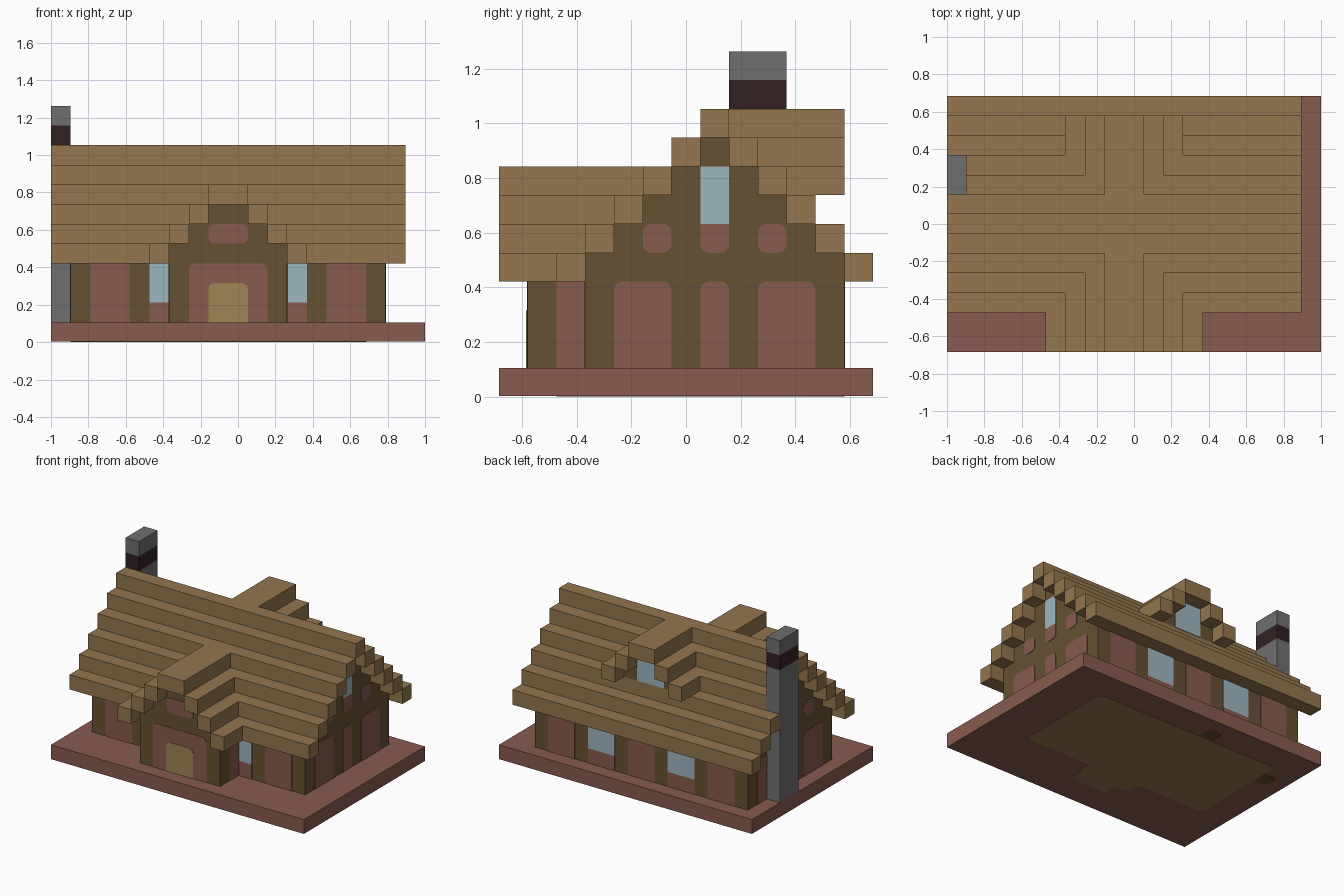
import bpy
import bmesh
import math
from mathutils import Vector

cube = bpy.data.objects.get("Cube")
if cube:
    bpy.data.objects.remove(cube, do_unlink=True)

U = 2 / 19                # one building block
THICK = 0.003             # thickness of painted panels


def point(i, j, k):
    """Block coordinates to model space."""
    return Vector(((i - 9.5) * U, (j - 6.5) * U, k * U))


def material(name, rgb):
    lin = [((c / 255 + 0.055) / 1.055) ** 2.4 for c in rgb] + [1.0]
    mat = bpy.data.materials.new(name)
    mat.use_nodes = True
    mat.diffuse_color = lin
    bsdf = next(n for n in mat.node_tree.nodes if n.type == 'BSDF_PRINCIPLED')
    bsdf.inputs["Base Color"].default_value = lin
    return mat


TAN = material("roof tan", (147, 118, 78))
BROWN = material("timber brown", (102, 81, 51))
CLAY = material("clay red", (136, 91, 79))
GLASS = material("pale glass", (157, 182, 191))
STONE = material("stone grey", (111, 111, 111))
SOOT = material("soot black", (49, 33, 34))
DOOR = material("door wood", (161, 132, 85))


def finish(name, bm, mat):
    bmesh.ops.recalc_face_normals(bm, faces=bm.faces)
    mesh = bpy.data.meshes.new(name)
    bm.to_mesh(mesh)
    bm.free()
    mesh.materials.append(mat)
    obj = bpy.data.objects.new(name, mesh)
    bpy.context.collection.objects.link(obj)
    return obj


def boxes(name, mat, spans):
    """One object from boxes given as x, y and z ranges in blocks."""
    bm = bmesh.new()
    for (x0, x1), (y0, y1), (z0, z1) in spans:
        lo, hi = point(x0, y0, z0), point(x1, y1, z1)
        new = bmesh.ops.create_cube(bm, size=1)["verts"]
        bmesh.ops.scale(bm, vec=hi - lo, verts=new)
        bmesh.ops.translate(bm, vec=(lo + hi) / 2, verts=new)
    return finish(name, bm, mat)


def outline(a0, a1, b0, b1, low, high):
    """Rectangle with rounded lower and upper corners of the given radii."""
    pts = []
    corners = ((a1, b1, -1, -1, high), (a0, b1, 1, -1, high),
               (a0, b0, 1, 1, low), (a1, b0, -1, 1, low))
    for n, (a, b, da, db, r) in enumerate(corners):
        steps = 4 if r else 0
        for s in range(steps + 1):
            ang = math.pi / 2 * (n + s / max(steps, 1))
            pts.append((a + r * (da + math.cos(ang)), b + r * (db + math.sin(ang))))
    return pts


def panel(name, mat, side, wall, a, b, low=0, high=0, layer=1):
    """Thin plate on a wall; a runs along the wall, b upward."""
    frames = {
        "front": (lambda p, q: point(p, wall, q), Vector((0, -1, 0))),
        "back": (lambda p, q: point(p, wall, q), Vector((0, 1, 0))),
        "left": (lambda p, q: point(wall, p, q), Vector((1, 0, 0))),
        "right": (lambda p, q: point(wall, p, q), Vector((-1, 0, 0))),
        "floor": (lambda p, q: point(p, q, wall), Vector((0, 0, 1))),
    }
    place, normal = frames[side]
    bm = bmesh.new()
    face = bm.faces.new([bm.verts.new(place(*p)) for p in outline(*a, *b, low, high)])
    ext = bmesh.ops.extrude_face_region(bm, geom=[face])["geom"]
    moved = [g for g in ext if isinstance(g, bmesh.types.BMVert)]
    bmesh.ops.translate(bm, vec=normal * THICK * layer, verts=moved)
    return finish(name, bm, mat)


# Base slab with the floor showing underneath
boxes("base_slab", CLAY, [((0, 19), (0, 13), (THICK / U, 1))])
panel("floor_main", TAN, "floor", 0, (2, 16), (4, 11), 0.4, 0.4)
panel("floor_entry", TAN, "floor", 0, (7, 11), (3, 4.1), 0.3)
panel("floor_threshold", TAN, "floor", 0, (8, 10.8), (2, 3.1), 0.3)
panel("floor_post_back", BROWN, "floor", 0, (7, 8), (11, 12), 0.3, 0.3)
panel("floor_post_side", BROWN, "floor", 0, (1, 2), (9, 10), 0.3, 0.3)

# Main body with stepped gables
boxes("main_walls", BROWN, [((1, 17), (3, 12), (1, 4))] +
      [((1, 17), (3 + k, 12 - k), (4 + k, 5 + k)) for k in range(5)])

# Main roof: stepped courses, cut short where the chimney passes
courses = []
for k in range(5):
    z = (4 + k, 5 + k)
    courses.append(((0, 18), (2 + k, 3 + k), z))
    courses.append(((1 if k > 2 else 0, 18), (12 - k, 13 - k), z))
courses.append(((0, 18), (7, 8), (9, 10)))
boxes("main_roof", TAN, courses)

# Front entry wing
boxes("entry_walls", BROWN, [((6, 12), (1, 3), (1, 4))] +
      [((6 + k, 12 - k), (1, 3 + k), (4 + k, 5 + k)) for k in range(3)])
entry = [((8, 10), (0, 5), (7, 8))]
for k in range(3):
    for x in (5 + k, 12 - k):
        entry.append(((x, x + 1), (0, 2 + k), (4 + k, 5 + k)))
boxes("entry_roof", TAN, entry)

# Back dormer
boxes("dormer_walls", BROWN, [((7, 11), (8, 11), (7, 8)), ((8, 10), (8, 11), (8, 9))])
dormer = [((8, 10), (8, 12), (9, 10))]
for k in range(2):
    for x in (6 + k, 11 - k):
        dormer.append(((x, x + 1), (10 - k, 12), (7 + k, 8 + k)))
boxes("dormer_roof", TAN, dormer)
panel("dormer_window", GLASS, "back", 11, (8, 10), (7, 9))

# Chimney
boxes("chimney_shaft", STONE, [((0, 1), (8, 10), (1, 10))])
boxes("chimney_band", SOOT, [((0, 1), (8, 10), (10, 11))])
boxes("chimney_cap", STONE, [((0, 1), (8, 10), (11, 12))])

# Clay panels and windows on the long walls
for side, wall in (("front", 3), ("back", 12)):
    for x in (2, 8, 14):
        if side == "back" or x != 8:
            panel(side + "_wall_panel", CLAY, side, wall, (x, x + 2), (1, 4))
    for x in (5, 11):
        panel(side + "_window", GLASS, side, wall, (x, x + 2), (2, 4))
        panel(side + "_window_sill", CLAY, side, wall, (x, x + 2), (1, 2))

# Gable ends and entry sides
for side, wall, wing in (("left", 17, 12), ("right", 1, 6)):
    for y0, y1 in ((4, 6), (7, 8), (9, 11)):
        panel(side + "_gable_panel", CLAY, side, wall, (y0, y1), (1, 4), 0, 0.3)
    for y in (5, 7, 9):
        panel(side + "_gable_inset", CLAY, side, wall, (y, y + 1), (5, 6), 0.3,
              0.1 if y == 7 else 0.3)
    panel(side + "_gable_window", GLASS, side, wall, (7, 8), (6, 8))
    panel(side + "_entry_panel", CLAY, side, wing, (2, 3), (1, 4))

# Entry front
panel("entry_surround", CLAY, "front", 1, (7, 11), (1, 4), 0, 0.3)
panel("entry_gable_inset", CLAY, "front", 1, (8, 10), (5, 6), 0.3, 0.3)
panel("front_door", DOOR, "front", 1, (8, 10), (1, 3), 0, 0.3, layer=2)
